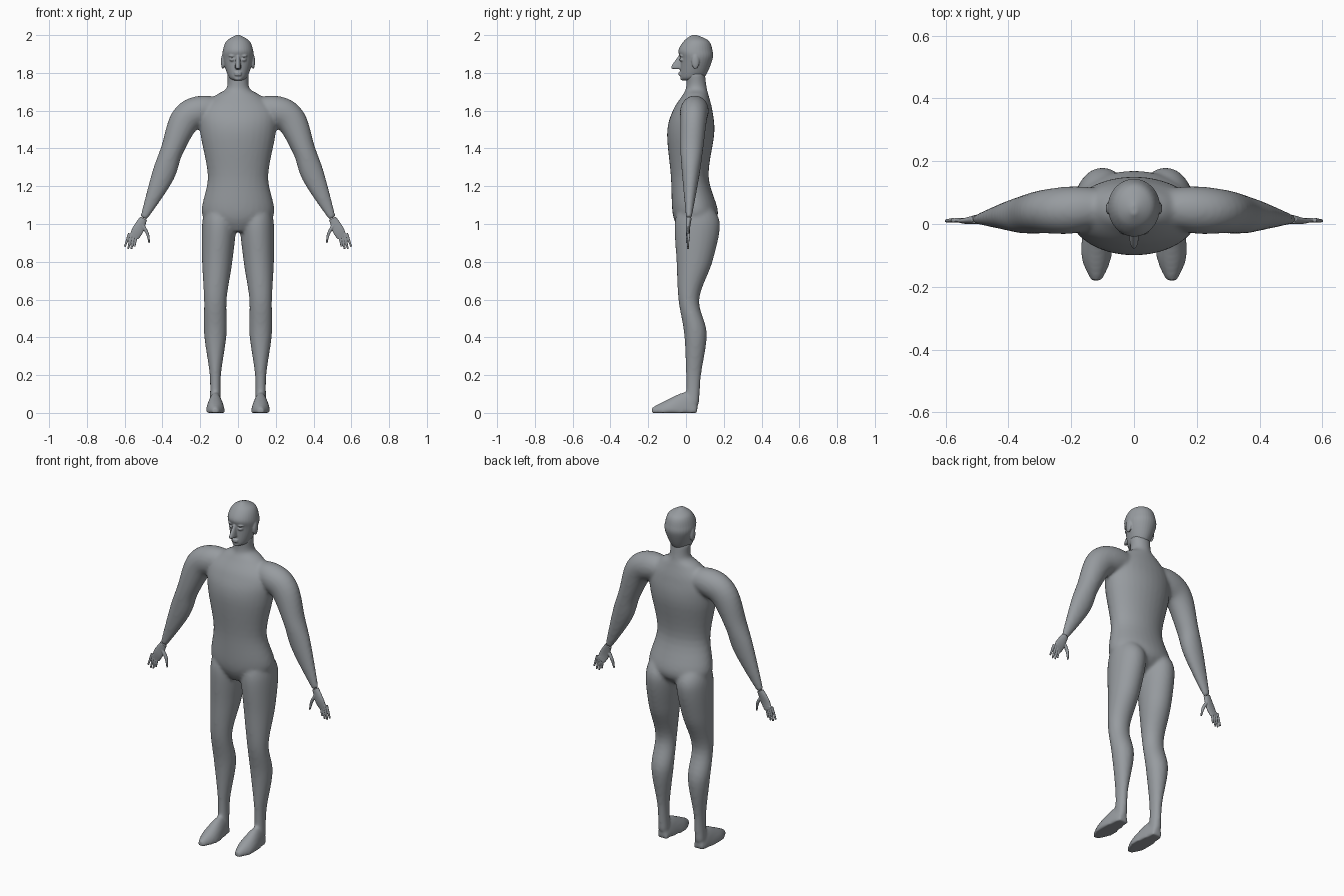
import bpy, bmesh, math
from mathutils import Vector, Matrix

default_cube = bpy.data.objects.get("Cube")
if default_cube:
    bpy.data.objects.remove(default_cube, do_unlink=True)

GREY = (.31, .33, .35, 1)
skin = bpy.data.materials.new("slate grey")
skin.use_nodes = True
skin.diffuse_color = GREY
skin.node_tree.nodes["Principled BSDF"].inputs["Base Color"].default_value = GREY

X_AXIS, Y_AXIS, Z_AXIS = Vector.Fill(3), Vector.Fill(3), Vector.Fill(3)
X_AXIS.x = Y_AXIS.y = Z_AXIS.z = 1
SIDES = 32
STEPS = 6


def cubic(before, start, end, after, t):
    """Catmull-Rom value between start and end."""
    slope_in, slope_out = (end - before) / 2, (after - start) / 2
    rise = end - start
    bend = 3 * rise - 2 * slope_in - slope_out
    twist = slope_in + slope_out - 2 * rise
    return start + t * (slope_in + t * (bend + t * twist))


def spline(rows):
    """Smoothly interpolate between the given rows."""
    padded = [rows[0], *rows, rows[-1]]
    smooth = []
    for before, start, end, after in zip(padded, padded[1:], padded[2:], padded[3:]):
        for step in range(STEPS):
            smooth.append([cubic(*values, step / STEPS) for values in zip(before, start, end, after)])
    return smooth + [list(rows[-1])]


def skin_rings(bm, rings, floor=-1):
    """Bridge (centre, across, deep) ellipses into a closed tube."""
    loops = []
    for centre, across, deep in rings:
        loop = []
        for k in range(SIDES):
            angle = math.tau * k / SIDES
            point = centre + across * math.cos(angle) + deep * math.sin(angle)
            point.z = max(point.z, floor)
            loop.append(bm.verts.new(point))
        loops.append(loop)
    faces = [bm.faces.new(loops[0]), bm.faces.new(loops[-1])]
    for lower, upper in zip(loops, loops[1:]):
        for k in range(SIDES):
            faces.append(bm.faces.new((lower[k - 1], lower[k], upper[k], upper[k - 1])))
    bmesh.ops.recalc_face_normals(bm, faces=faces)


def upright(bm, rows, side=1):
    """Tube of level rings: height, centre x, half width, front, back."""
    rings = []
    for z, x, width, front, back in spline(rows):
        centre = Vector((side * x, (front + back) / 2, z))
        rings.append((centre, X_AXIS * width, Y_AXIS * (back - front) / 2))
    skin_rings(bm, rings)


def limb(bm, rows, side):
    """Tube bending sideways: x, height, half width, front, back."""
    rows = spline(rows)
    rings = []
    for i, (x, z, width, front, back) in enumerate(rows):
        last, ahead = rows[max(i - 1, 0)], rows[min(i + 1, len(rows) - 1)]
        along = Vector((side * (ahead[0] - last[0]), 0, ahead[1] - last[1])).normalized()
        centre = Vector((side * x, (front + back) / 2, z))
        rings.append((centre, Y_AXIS.cross(along) * width, Y_AXIS * (back - front) / 2))
    skin_rings(bm, rings)


def blob(bm, centre, size):
    """Ellipsoid for a small rounded feature."""
    place = Matrix.Translation(centre) @ Matrix.Diagonal((*size, 1))
    bmesh.ops.create_uvsphere(bm, u_segments=SIDES, v_segments=SIDES // 2, radius=1, matrix=place)


def sculpt(name, bm, voxel, softness):
    """Fuse the overlapping tubes into one smooth surface."""
    mesh = bpy.data.meshes.new(name)
    bm.to_mesh(mesh)
    bm.free()
    mesh.materials.append(skin)
    part = bpy.data.objects.new(name, mesh)
    bpy.context.collection.objects.link(part)
    fuse = part.modifiers.new("fuse", 'REMESH')
    fuse.mode = 'VOXEL'
    fuse.voxel_size = voxel
    fuse.use_smooth_shade = True
    soften = part.modifiers.new("soften", 'SMOOTH')
    soften.iterations = softness


# Torso and neck
torso = [(.96, 0, .07, -.03, .09), (1.05, 0, .19, -.07, .17), (1.25, 0, .16, -.08, .12),
         (1.48, 0, .2, -.1, .15), (1.6, 0, .2, -.07, .14), (1.68, 0, .12, -.02, .12),
         (1.72, 0, .06, 0, .11), (1.8, 0, .06, 0, .1)]

# Legs, from the buttock down to the ankle
leg = [(1.1, .1, .07, -.03, .13), (1, .1, .09, -.06, .18), (.8, .11, .08, -.05, .14),
       (.6, .12, .06, -.04, .07), (.42, .12, .06, -.01, .11), (.2, .12, .03, 0, .08),
       (.05, .12, .03, 0, .07)]

# Arms, from inside the chest out to the wrist
arm = [(.07, 1.6, .06, 0, .11), (.19, 1.6, .08, -.03, .12), (.28, 1.55, .08, -.03, .11),
       (.35, 1.39, .06, -.03, .09), (.4, 1.25, .06, -.02, .07), (.5, 1.03, .02, 0, .03)]

# Feet, heel to toe: y, half width, height of the instep
foot = [(.06, .03, .05), (0, .04, .11), (-.1, .05, .07), (-.18, .02, .03)]

body = bmesh.new()
upright(body, torso)
for side in (1, -1):
    upright(body, leg, side)
    limb(body, arm, side)
    skin_rings(body, [(Vector((side * .12, y, 0)), X_AXIS * width, Z_AXIS * height)
                      for y, width, height in spline(foot)], floor=0)
sculpt("body", body, voxel=.009, softness=8)

# Head, with the face features fused in
skull = [(1.76, 0, .02, -.02, .05), (1.78, 0, .05, -.03, .1), (1.87, 0, .08, -.03, .14),
         (1.92, 0, .08, -.04, .14), (1.97, 0, .06, -.01, .12), (2, 0, .01, .03, .06)]
nose = [(1.89, 0, .01, -.04, 0), (1.83, 0, .015, -.08, 0), (1.82, 0, .01, -.06, 0)]
head = bmesh.new()
upright(head, skull)
upright(head, nose)
for lip_height in (1.79, 1.8):
    blob(head, centre=(0, -.03, lip_height), size=(.02, .01, .006))
blob(head, centre=(0, -.02, 1.77), size=(.02, .01, .01))
for side in (1, -1):
    eye, brow, ear = (side * .03, -.02, 1.87), (side * .03, -.02, 1.89), (side * .08, .05, 1.86)
    blob(head, eye, size=(.015, .015, .01))
    blob(head, brow, size=(.02, .015, .006))
    blob(head, ear, size=(.01, .02, .04))
sculpt("head", head, voxel=.004, softness=3)

# Hands: a palm, a fan of four fingers and a thumb
palm = [(.5, 1.03, .02, 0, .03), (.53, .97, .03, 0, .02), (.55, .93, .025, .005, .02)]
thumb = [(.51, 1, .01, 0, .02), (.48, .95, .008, 0, .02), (.47, .9, .004, 0, .01)]
for side, label in ((1, "left"), (-1, "right")):
    hand = bmesh.new()
    limb(hand, palm, side)
    limb(hand, thumb, side)
    for i in range(4):
        knuckle = .575 - .013 * i
        reach = .07 + .015 * math.sin(math.pi * i / 3)
        lean = .024 - .004 * i
        limb(hand, [(knuckle, .95, .008, .005, .02),
                    (knuckle + lean, .95 - reach, .005, .005, .015)], side)
    sculpt(label + "_hand", hand, voxel=.0025, softness=2)
